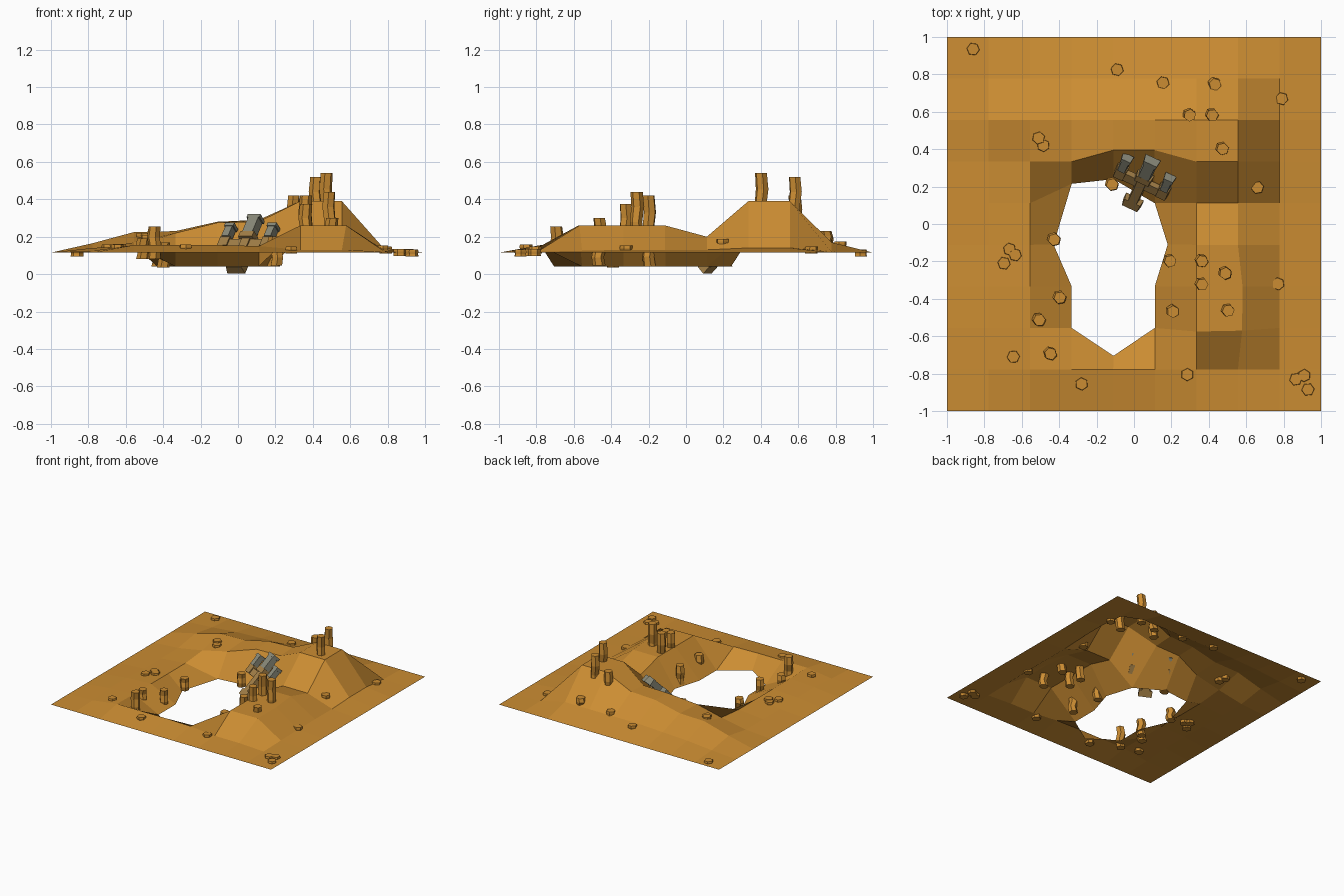
import bpy, bmesh, math, random
from mathutils import Vector, Matrix
from mathutils.bvhtree import BVHTree

if "Cube" in bpy.data.objects:
    bpy.data.objects.remove(bpy.data.objects["Cube"])

random.seed(4)


def material(name, rgb):
    m = bpy.data.materials.new(name)
    m.diffuse_color = (*rgb, 1)
    m.use_nodes = True
    m.node_tree.nodes["Principled BSDF"].inputs["Base Color"].default_value = m.diffuse_color
    return m


SAND = material("ochre_rock", (0.60, 0.265, 0.032))
HULL = material("dusty_hull", (0.36, 0.21, 0.062))
GREY = material("grey_panel", (0.25, 0.25, 0.19))


def finish(bm, name, mat):
    me = bpy.data.meshes.new(name)
    bm.to_mesh(me)
    bm.free()
    me.materials.append(mat)
    ob = bpy.data.objects.new(name, me)
    bpy.context.collection.objects.link(ob)
    return ob


# Terrain: 10 x 10 grid, flat border, inner heights row by row from the front
N, EDGE, PIT = 10, 0.115, 0.04
HEIGHTS = [
    [.125, .155, .155, .155, .15, .13, .13, .12],
    [.14, .15, PIT, PIT, PIT, .26, .26, .125],
    [.14, .15, PIT, PIT, PIT, .26, .26, .13],
    [.13, .15, PIT, PIT, PIT, .26, .26, .13],
    [.13, .15, PIT, PIT, PIT, .20, .20, .13],
    [.13, .17, .22, .275, .28, .39, .39, .14],
    [.165, .225, .23, .28, .29, .39, .39, .14],
    [.13, .15, .16, .17, .17, .17, .17, .12],
]
# grid points pushed sideways around the pit
MOVED = {(3, 4): (-.43, -.11), (3, 5): (-.333, .215), (4, 5): (-.11, .24),
         (5, 4): (.18, -.11), (4, 2): (-.11, -.705),
         (4, 6): (-.11, .395), (5, 6): (.11, .395),
         (7, 2): (.578, -.57), (7, 3): (.58, -.333), (6, 2): (.333, -.575)}
bm = bmesh.new()
grid = {}
for j in range(N):
    for i in range(N):
        x, y = MOVED.get((i, j), (-1 + 2 * i / 9, -1 + 2 * j / 9))
        inner = 0 < i < 9 and 0 < j < 9
        grid[i, j] = bm.verts.new((x, y, HEIGHTS[j - 1][i - 1] if inner else EDGE))
for j in range(N - 1):
    for i in range(N - 1):
        if i in (3, 4) and j in (2, 3, 4):      # open pit bottom
            continue
        bm.faces.new([grid[i, j], grid[i + 1, j], grid[i + 1, j + 1], grid[i, j + 1]])
loose = [v for v in bm.verts if not v.link_faces]
bmesh.ops.delete(bm, geom=loose, context='VERTS')
surface = BVHTree.FromBMesh(bm)
finish(bm, "terrain", SAND)


# Hexagonal rock columns with slightly shifted middle rings
def column(name, x, y, bottom, top, bend):
    bm = bmesh.new()
    spin, rings = random.uniform(0, 1), []
    for k in range(4):
        dx = bend * (0, 1, -.3, .6)[k]
        r = .035 - .002 * (k % 2)
        rings.append([bm.verts.new((x + dx + r * math.cos(spin + a * math.pi / 3),
                                    y - dx + r * math.sin(spin + a * math.pi / 3),
                                    bottom + (top - bottom) * k / 3)) for a in range(6)])
    for lo, hi in zip(rings, rings[1:]):
        for a in range(6):
            b = (a + 1) % 6
            bm.faces.new([lo[a], lo[b], hi[b], hi[a]])
    bm.faces.new(rings[-1])
    bm.faces.new(rings[0][::-1])
    finish(bm, name, SAND)


TALL = [(.47, .405, .28, .54), (.415, .585, .28, .52), (.295, .585, .2, .42),
        (.50, -.46, .16, .30), (.36, -.32, .15, .375), (.485, -.26, .2, .44),
        (.36, -.195, .15, .42), (-.45, -.69, .08, .255), (.43, .75, .14, .23),
        (.19, -.195, .04, .20), (.205, -.465, .045, .18), (-.43, -.08, .04, .14),
        (-.40, -.39, .035, .17), (-.51, -.51, .08, .19), (-.12, .215, .04, .15)]
for n, (x, y, b, t) in enumerate(TALL):
    column(f"rock_column_{n}", x, y, b, t, .007)

# Low rock stubs that just break the ground
STUBS = [(-.86, .935), (-.09, .825), (.155, .755), (.79, .67), (.66, .195),
         (-.51, .46), (-.485, .42), (-.665, -.135), (-.635, -.165), (-.695, -.21),
         (-.645, -.71), (-.28, -.855), (.77, -.32), (.285, -.805), (.865, -.83),
         (.91, -.81), (.93, -.885)]
for n, (x, y) in enumerate(STUBS):
    z = surface.ray_cast(Vector((x, y, 2)), Vector((0, 0, -1)))[0].z
    column(f"rock_stub_{n}", x, y, z - .02, z + .017, 0)

# Crashed craft leaning on the pit wall, nose down
CRAFT = (Matrix.Translation((.04, .22, .155)) @ Matrix.Rotation(math.radians(-25), 4, 'Z')
         @ Matrix.Rotation(math.radians(45), 4, 'X'))


def block(name, centre, size, mat, taper=1.0):
    bm = bmesh.new()
    bmesh.ops.create_cube(bm, size=1)
    for v in bm.verts:
        s = taper if v.co.z > 0 else 1
        v.co = Vector((v.co.x * size[0] * s, v.co.y * size[1], v.co.z * size[2])) + Vector(centre)
    bm.transform(CRAFT)
    finish(bm, name, mat)


block("fuselage", (0, -.03, 0), (.06, .28, .05), HULL, .8)
block("nose", (0, -.165, 0), (.105, .05, .05), HULL, .85)
block("cross_wing", (0, 0, 0), (.24, .055, .035), HULL)
block("centre_engine", (0, .125, .012), (.075, .13, .05), GREY, .8)
block("centre_collar", (0, .05, .01), (.095, .04, .055), HULL, .85)
for side, tag in ((-1, "left"), (1, "right")):
    block(f"{tag}_wing_pod", (side * .125, .01, 0), (.065, .07, .05), HULL, .85)
    block(f"{tag}_engine", (side * .125, .085, .01), (.05, .09, .045), GREY, .8)
    block(f"{tag}_engine_tip", (side * .125, .125, .01), (.062, .022, .052), GREY, .85)
block("centre_engine_tip", (0, .185, .012), (.088, .022, .056), GREY, .85)
